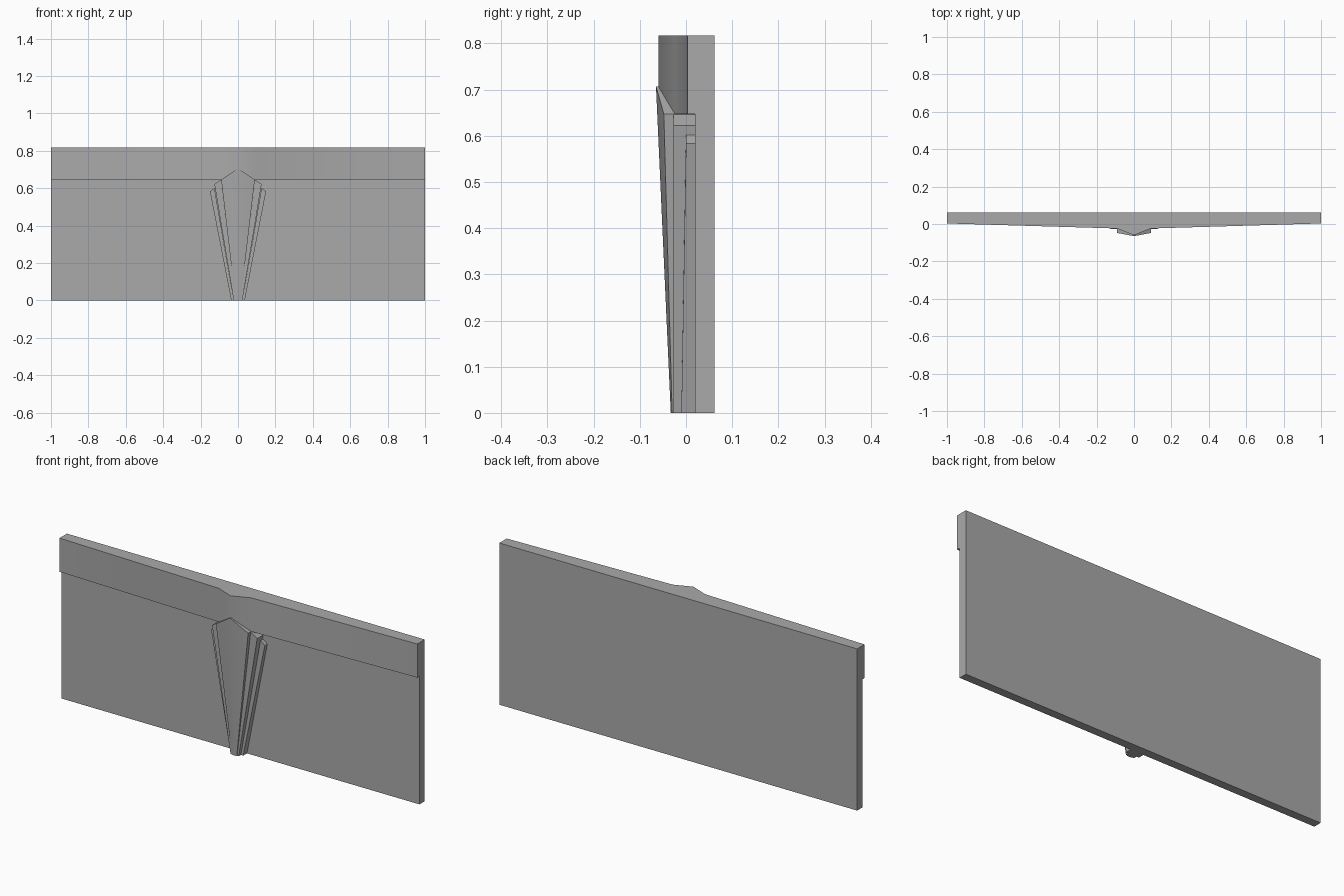
import bpy
import bmesh
import math

if "Cube" in bpy.data.objects:
    bpy.data.objects.remove(bpy.data.objects["Cube"], do_unlink=True)

GREY = 0.4
stone = bpy.data.materials.new("grey_stone")
stone.use_nodes = True
stone.diffuse_color = (GREY, GREY, GREY, 1)
for node in stone.node_tree.nodes:
    if node.type == "BSDF_PRINCIPLED":
        node.inputs["Base Color"].default_value = (GREY, GREY, GREY, 1)

BACK = 0.062    # rear of the wall
FACE = 0.02     # front of the plain wall
TOP = 0.817
BAND = 0.647    # underside of the upper band


def loft(name, rings):
    """Join a row of matching cross-sections into a closed solid."""
    bm = bmesh.new()
    rows = [[bm.verts.new(p) for p in ring] for ring in rings]
    for a, b in zip(rows, rows[1:]):
        for i in range(len(a)):
            j = (i + 1) % len(a)
            bm.faces.new((a[i], a[j], b[j], b[i]))
    bm.faces.new(rows[0])
    bm.faces.new(rows[-1])
    bmesh.ops.recalc_face_normals(bm, faces=bm.faces)
    mesh = bpy.data.meshes.new(name)
    bm.to_mesh(mesh)
    bm.free()
    mesh.materials.append(stone)
    obj = bpy.data.objects.new(name, mesh)
    bpy.context.collection.objects.link(obj)
    bpy.ops.object.select_all(action="DESELECT")
    obj.select_set(True)
    bpy.context.view_layer.objects.active = obj
    bpy.ops.object.shade_smooth_by_angle(angle=math.radians(45))
    return obj


def wall_ring(x, y):
    profile = [(BACK, 0), (BACK, TOP), (y, TOP), (y, BAND), (FACE, BAND), (FACE, 0)]
    return [(x, py, pz) for py, pz in profile]


def stone_ring(x_low, x_high, y_low, y_high, z_high):
    return [(x_low, FACE, 0), (x_low, y_low, 0),
            (x_high, y_high, z_high), (x_high, FACE, z_high)]


# Wall with an overhanging band that swells to a point in the middle
loft("wall", [wall_ring(-1, 0.003), wall_ring(-0.09, -0.024), wall_ring(0, -0.06),
              wall_ring(0.09, -0.024), wall_ring(1, 0.003)])

# Tapering keystone with a pointed top
loft("keystone", [stone_ring(-0.014, -0.09, -0.03, -0.048, BAND),
                  stone_ring(0, 0, -0.033, -0.065, 0.707),
                  stone_ring(0.014, 0.09, -0.03, -0.048, BAND)])

# Stepped flanking stones on each side
for side, label in ((1, "left"), (-1, "right")):
    loft(label + "_inner_flank",
         [stone_ring(side * 0.014, side * 0.09, -0.027, -0.027, BAND - 0.001),
          stone_ring(side * 0.023, side * 0.126, -0.027, -0.027, 0.622)])
    loft(label + "_outer_flank",
         [stone_ring(side * 0.023, side * 0.126, -0.01, 0, 0.602),
          stone_ring(side * 0.036, side * 0.15, -0.01, 0, 0.583)])
